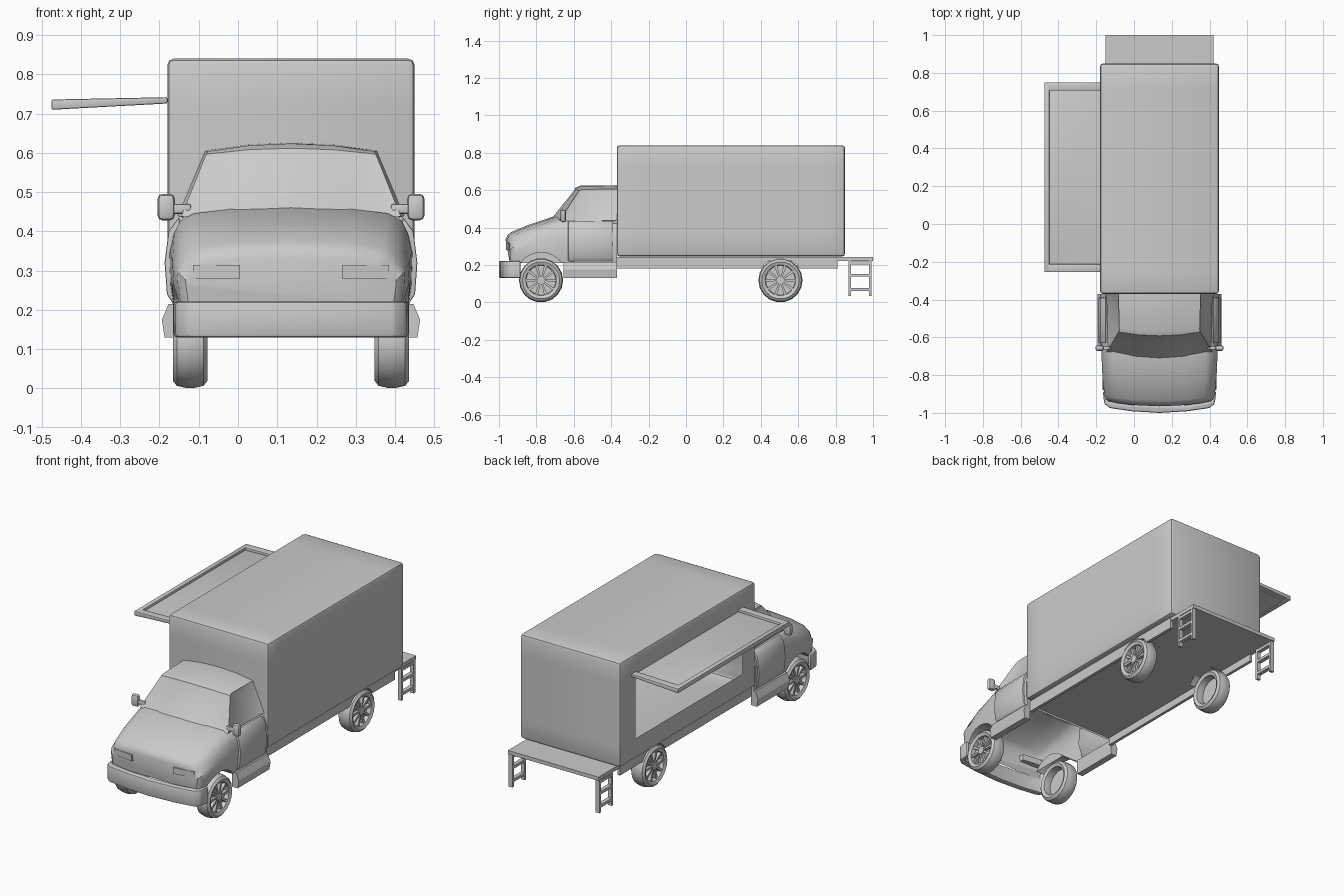
import bpy, bmesh, math
from mathutils import Vector

if "Cube" in bpy.data.objects:
    bpy.data.objects.remove(bpy.data.objects["Cube"])

CX = 0.135          # centre line of the truck
SIDES = (-1, 1)


def finish(name, bm, smooth=35, bevel=0, recalc=True):
    if recalc:
        bmesh.ops.recalc_face_normals(bm, faces=bm.faces)
    me = bpy.data.meshes.new(name)
    bm.to_mesh(me)
    bm.free()
    ob = bpy.data.objects.new(name, me)
    bpy.context.collection.objects.link(ob)
    bpy.context.view_layer.objects.active = ob
    bpy.ops.object.select_all(action='DESELECT')
    ob.select_set(True)
    if bevel:
        m = ob.modifiers.new("round", 'BEVEL')
        m.width, m.segments, m.limit_method = bevel, 2, 'ANGLE'
        bpy.ops.object.modifier_apply(modifier=m.name)
    if smooth:
        bpy.ops.object.shade_smooth_by_angle(angle=math.radians(smooth))
    return ob


def box_bm(x0, x1, y0, y1, z0, z1):
    bm = bmesh.new()
    bmesh.ops.create_cube(bm, size=1)
    for v in bm.verts:
        v.co = ((x0 + x1) / 2 + v.co.x * (x1 - x0), (y0 + y1) / 2 + v.co.y * (y1 - y0),
                (z0 + z1) / 2 + v.co.z * (z1 - z0))
    return bm


def box(name, *dims, bevel=0):
    return finish(name, box_bm(*dims), bevel=bevel)


def loft_bm(rings, caps=True):
    bm = bmesh.new()
    rows = [[bm.verts.new(p) for p in r] for r in rings]
    n = len(rows[0])
    for a, b in zip(rows, rows[1:]):
        for i in range(n):
            bm.faces.new((a[i], a[(i + 1) % n], b[(i + 1) % n], b[i]))
    if caps:
        bm.faces.new(rows[0])
        bm.faces.new(rows[-1])
    return bm


# Cargo body: rounded thin shell with a serving hatch cut in the left wall
bm = box_bm(-0.18, 0.45, -0.37, 0.85, 0.245, 0.84)
bmesh.ops.bevel(bm, geom=bm.edges[:], offset=0.016, segments=2, profile=0.5, affect='EDGES')
HY, HZ = (-0.25, 0.71), (0.36, 0.725)
for axis, vals in ((1, HY), (2, HZ)):
    for val in vals:
        co, no = Vector(), Vector()
        co[axis], no[axis] = val, 1
        bmesh.ops.bisect_plane(bm, geom=bm.verts[:] + bm.edges[:] + bm.faces[:], plane_co=co, plane_no=no)
hatch = [f for f in bm.faces if f.calc_center_median().x < -0.17
         and HY[0] < f.calc_center_median().y < HY[1] and HZ[0] < f.calc_center_median().z < HZ[1]]
bmesh.ops.delete(bm, geom=hatch, context='FACES')
finish("cargo_box", bm, recalc=False)

# Raised hatch awning: sloping panel with a raised rim on three sides
def awning_bar(name, x0, x1, y0, y1, lo, hi):
    b = box_bm(x0, x1, y0, y1, lo, hi)
    for v in b.verts:
        v.co.z += (v.co.x + 0.18) * 0.02
        if v.co.x > -0.2 and v.co.z < (lo + hi) / 2:
            v.co.z += 0.01
    finish(name, b, bevel=0.004)


awning_bar("awning_panel", -0.46, -0.18, -0.23, 0.73, 0.718, 0.728)
awning_bar("awning_outer_rim", -0.475, -0.448, -0.255, 0.75, 0.716, 0.742)
awning_bar("awning_front_rim", -0.475, -0.18, -0.255, -0.212, 0.716, 0.742)
awning_bar("awning_rear_rim", -0.475, -0.18, 0.706, 0.75, 0.716, 0.742)

# Floor plate running back into the rear platform
box("floor_platform", CX - 0.285, CX + 0.285, -0.37, 1.0, 0.222, 0.243)

# Side rails with wheel cut-outs, arch liners and side ladders
arch = [(0.505 - 0.118 * math.cos(a), 0.122 + 0.118 * math.sin(a))
        for a in [math.radians(30 + 12 * i) for i in range(11)]]
rail = [(-0.37, 0.18)] + arch + [(0.81, 0.18), (0.81, 0.243), (-0.37, 0.243)]
for s in SIDES:
    finish("side_rail", loft_bm([[(CX + s * x, y, z) for y, z in rail] for x in (0.27, 0.287)]), smooth=20)
    bm = bmesh.new()
    rows = [[bm.verts.new((CX + s * x, y, z)) for y, z in arch] for x in (0.19, 0.287)]
    for i in range(len(arch) - 1):
        bm.faces.new((rows[0][i], rows[0][i + 1], rows[1][i + 1], rows[1][i]))
    finish("rear_arch_liner", bm)
    xa, xb = sorted((CX + s * 0.262, CX + s * 0.285))
    for y in (0.875, 0.985):
        box("ladder_post", xa, xb, y - 0.006, y + 0.008, 0.035, 0.225)
    for z in (0.07, 0.145, 0.21):
        box("ladder_rung", xa, xb, 0.88, 0.985, z - 0.008, z + 0.008)

# Wheels: lathed tyre, recessed disc, ten spokes, hub
TYRE = [(0.082, 0.036), (0.100, 0.044), (0.113, 0.034), (0.118, 0.012), (0.118, -0.012),
        (0.113, -0.034), (0.100, -0.044), (0.082, -0.036), (0.078, 0)]


def disc(name, centre, s, r, x0, x1, n=16):
    finish(name, loft_bm([[centre + Vector((s * x, r * math.cos(a), r * math.sin(a)))
                           for a in [math.tau * i / n for i in range(n)]] for x in (x0, x1)]))


for y in (-0.775, 0.505):
    for s in SIDES:
        c = Vector((CX + s * 0.257, y, 0.118))
        rings = [[c + Vector((s * w, r * math.cos(a), r * math.sin(a))) for r, w in TYRE]
                 for a in [math.tau * i / 18 for i in range(19)]]
        bm = loft_bm(rings, caps=False)
        bmesh.ops.remove_doubles(bm, verts=bm.verts, dist=1e-5)
        finish("tyre", bm)
        disc("wheel_disc", c, s, 0.08, 0.004, 0.012)
        disc("wheel_hub", c, s, 0.022, 0.01, 0.034, 12)
        for k in range(10):
            a = math.tau * k / 10
            u, t = Vector((0, math.cos(a), math.sin(a))), Vector((0, -math.sin(a), math.cos(a)))
            ends = [[c + u * r + t * h + Vector((s * w, 0, 0)) for h, w in
                     ((-hw, 0.01), (hw, 0.01), (hw, 0.03), (-hw, 0.03))] for r, hw in ((0.015, 0.004), (0.083, 0.008))]
            finish("wheel_spoke", loft_bm(ends))

# Cab lower body: lofted sections from nose to rear wall, wheel arches cut out
stations = [(-0.965, 0.335, 0.270), (-0.955, 0.358, 0.283), (-0.935, 0.376, 0.291), (-0.84, 0.415, 0.302),
            (-0.70, 0.462, 0.308), (-0.55, 0.455, 0.312), (-0.37, 0.455, 0.312)]
rings = []
for y, zt, w in stations:
    side = 0.21 + (zt - 0.21) * 0.55
    half = [(0.5, zt - 0.005), (0.80, zt - 0.016), (0.915, zt - 0.034), (0.965, zt - 0.065),
            (1.0, side), (0.99, 0.26), (0.965, 0.21)]
    sec = [(0, zt)] + half + [(-a, z) for a, z in reversed(half)]
    bow = 0.025 if y < -0.6 else 0
    rings.append([(CX + a * w, y + bow * a * a, z) for a, z in sec])
cab = finish("cab_body", loft_bm(rings), smooth=0)
for s in SIDES:
    bm = loft_bm([[(CX + s * x, -0.775 + 0.135 * math.cos(a), 0.132 + 0.135 * math.sin(a))
                   for a in [math.tau * i / 24 for i in range(24)]] for x in (0.19, 0.40)])
    cut = finish("arch_cutter", bm, smooth=0)
    cut.hide_render = True
    bpy.context.view_layer.objects.active = cab
    m = cab.modifiers.new("arch", 'BOOLEAN')
    m.operation, m.object, m.solver = 'DIFFERENCE', cut, 'EXACT'
    bpy.ops.object.modifier_apply(modifier=m.name)
    bpy.data.objects.remove(cut)
bm = bmesh.new()
bm.from_mesh(cab.data)
bpy.data.objects.remove(cab)
bmesh.ops.delete(bm, geom=[f for f in bm.faces if f.normal.z < -0.99 and f.calc_center_median().z < 0.215],
                 context='FACES')
finish("cab_body", bm, recalc=False)

# Cab greenhouse: windscreen, crowned roof, side windows set into their frames
T = [-1, -0.5, 0, 0.5, 1]
bm = bmesh.new()
rows = [[bm.verts.new((CX + w * t, y + b * t * t, z - d * t * t)) for t in T] for w, y, b, z, d in (
    (0.280, -0.712, 0.035, 0.463, 0.025), (0.216, -0.592, 0.02, 0.612, 0.015),
    (0.213, -0.565, 0.01, 0.624, 0.020), (0.218, -0.37, 0, 0.626, 0.020), (0.288, -0.37, 0, 0.44, 0.0))]
strips = [[bm.faces.new((a[i], a[i + 1], b[i + 1], b[i])) for i in range(4)] for a, b in zip(rows, rows[1:])]
sides = [bm.faces.new([r[i] for r in rows]) for i in (0, -1)]
bmesh.ops.recalc_face_normals(bm, faces=bm.faces)
bmesh.ops.inset_region(bm, faces=strips[0], thickness=0.01, depth=-0.004, use_even_offset=True)
for f in sides:
    bmesh.ops.inset_region(bm, faces=[f], thickness=0.018, depth=-0.008, use_even_offset=True)
finish("cab_greenhouse", bm, recalc=False)

# Wrap-around front bumper
half = [(0.15, -0.991), (0.265, -0.974), (0.293, -0.95), (0.300, -0.885), (0.282, -0.885), (0.268, -0.935), (0.15, -0.955)]
plan = [(0, -1.0)] + half + [(0, -0.962)] + [(-x, y) for x, y in reversed(half)]
finish("front_bumper", loft_bm([[(CX + x, y, z) for x, y in plan] for z in (0.13, 0.222)]), bevel=0.016)

for s in SIDES:
    # Flared sill below each door
    prof = [(0.285, 0.215), (0.312, 0.215), (0.329, 0.175), (0.322, 0.13), (0.285, 0.13)]
    finish("door_sill", loft_bm([[(CX + s * x, y, z) for x, z in prof] for y in (-0.655, -0.37)]), smooth=20)
    # Door panel swelling slightly out of the cab side
    prof = [(0.300, 0.215), (0.316, 0.24), (0.322, 0.32), (0.312, 0.40), (0.285, 0.437), (0.27, 0.3)]
    finish("door_panel", loft_bm([[(CX + s * x, y, z) for x, z in prof] for y in (-0.63, -0.39)]), bevel=0.004)
    # Headlamp
    xa, xb = sorted((CX + s * 0.13, CX + s * 0.25))
    bm = box_bm(xa, xb, -0.968, -0.93, 0.28, 0.315)
    for v in bm.verts:
        v.co.y += 0.025 * ((v.co.x - CX) / 0.27) ** 2
    finish("headlamp", bm, smooth=0)
    # Door mirror: rounded head on a short arm
    xa, xb = sorted((CX + s * 0.296, CX + s * 0.340))
    box("mirror_head", xa, xb, -0.672, -0.642, 0.428, 0.496, bevel=0.013)
    xa, xb = sorted((CX + s * 0.255, CX + s * 0.305))
    box("mirror_arm", xa, xb, -0.665, -0.648, 0.445, 0.470, bevel=0.005)
